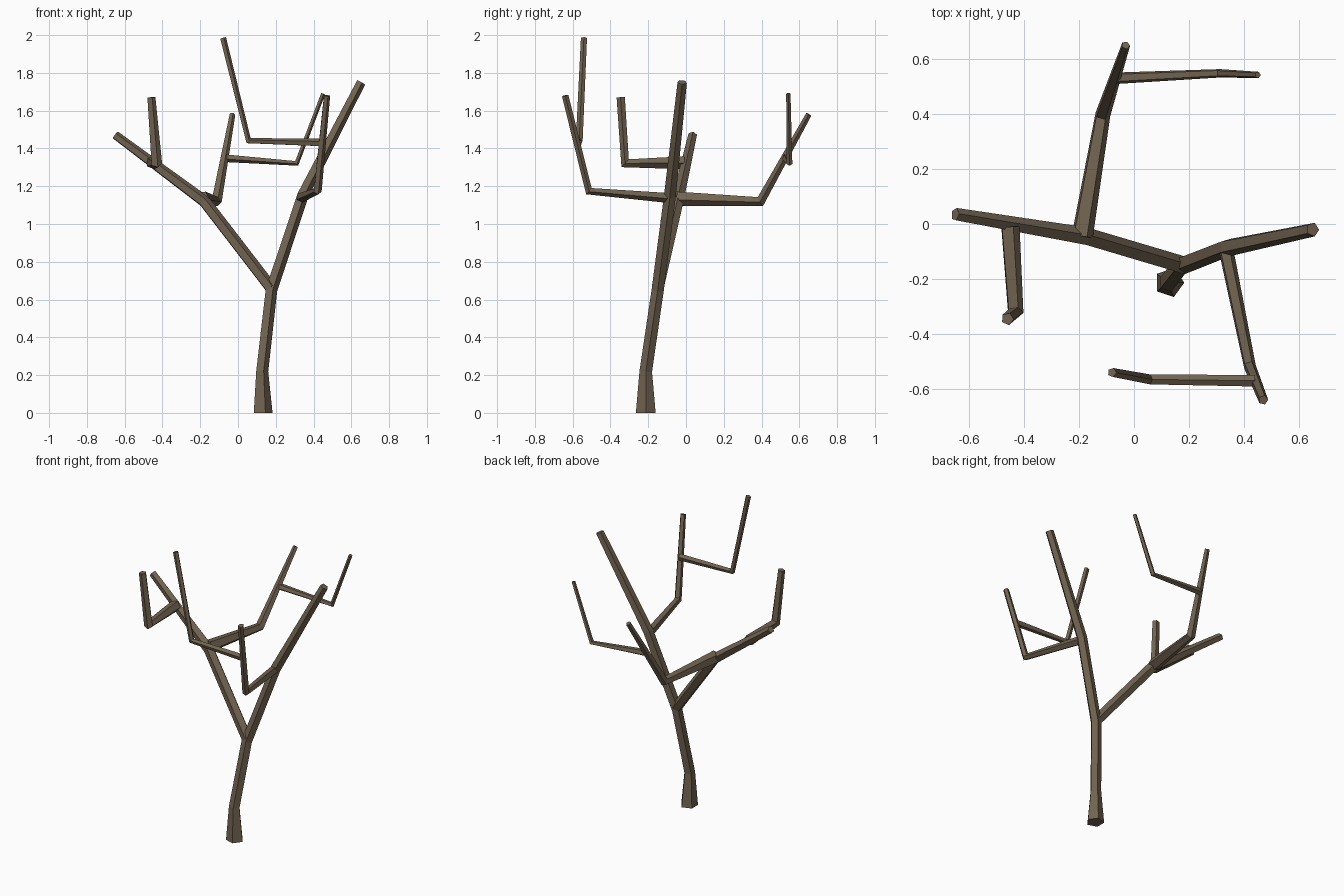
import bpy, bmesh, math
from mathutils import Vector

if "Cube" in bpy.data.objects:
    bpy.data.objects.remove(bpy.data.objects["Cube"])

SIDES = 5

bark = bpy.data.materials.new("bark brown")
bark.diffuse_color = (0.165, 0.125, 0.08, 1)
bark.use_nodes = True
bark.node_tree.nodes["Principled BSDF"].inputs["Base Color"].default_value = bark.diffuse_color


def limb(name, points):
    """Five-sided tapering tube; each point is (x, y, z, radius)."""
    pos = [Vector(p[:3]) for p in points]
    segs = [(b - a).normalized() for a, b in zip(pos, pos[1:])]
    bm = bmesh.new()
    rings = []
    up = Vector((0, 0, 1))
    # frame starts from world axes and turns with the limb
    frame = up.rotation_difference(segs[0])
    prev = segs[0]
    for i, p in enumerate(points):
        if i == 0:
            d = segs[0]
        elif i == len(segs):
            d = segs[-1]
        else:
            d = (segs[i - 1] + segs[i]).normalized()
        frame = prev.rotation_difference(d) @ frame
        prev = d
        if i == 0 and p[2] == 0:
            ring_frame = up.rotation_difference(up)   # flat foot
        else:
            ring_frame = frame
        ring = []
        for k in range(SIDES):
            a = 2 * math.pi * k / SIDES
            off = ring_frame @ Vector((math.cos(a), math.sin(a), 0))
            ring.append(bm.verts.new(pos[i] + off * p[3]))
        rings.append(ring)
    for r0, r1 in zip(rings, rings[1:]):
        for k in range(SIDES):
            n = (k + 1) % SIDES
            bm.faces.new((r0[k], r0[n], r1[n], r1[k]))
    bm.faces.new(rings[0][::-1])
    bm.faces.new(rings[-1])
    me = bpy.data.meshes.new(name)
    bm.to_mesh(me)
    bm.free()
    me.materials.append(bark)
    ob = bpy.data.objects.new(name, me)
    bpy.context.collection.objects.link(ob)


# trunk running on into the right main branch
limb("trunk", [(0.128, -0.213, 0, 0.055), (0.125, -0.213, 0.22, 0.035),
               (0.174, -0.15, 0.65, 0.034), (0.34, -0.085, 1.15, 0.033),
               (0.65, -0.02, 1.75, 0.026)])

# left main branch
limb("left_branch", [(0.174, -0.15, 0.66, 0.034), (-0.18, -0.045, 1.12, 0.034),
                     (-0.65, 0.035, 1.47, 0.024)])

# bent side branches
limb("back_branch", [(-0.19, -0.045, 1.135, 0.041), (-0.115, 0.395, 1.12, 0.029),
                     (-0.03, 0.65, 1.58, 0.016)])
limb("front_branch", [(0.335, -0.10, 1.14, 0.028), (0.42, -0.515, 1.175, 0.023),
                      (0.47, -0.64, 1.68, 0.018)])
limb("left_side_branch", [(-0.452, -0.01, 1.325, 0.036), (-0.432, -0.322, 1.322, 0.03),
                          (-0.46, -0.345, 1.67, 0.023)])

# thin twigs
limb("back_twig", [(-0.07, 0.53, 1.35, 0.022), (0.31, 0.548, 1.322, 0.016),
                   (0.45, 0.542, 1.69, 0.012)])
limb("front_twig", [(0.44, -0.57, 1.43, 0.022), (0.055, -0.565, 1.44, 0.019),
                    (-0.08, -0.54, 1.985, 0.017)])
